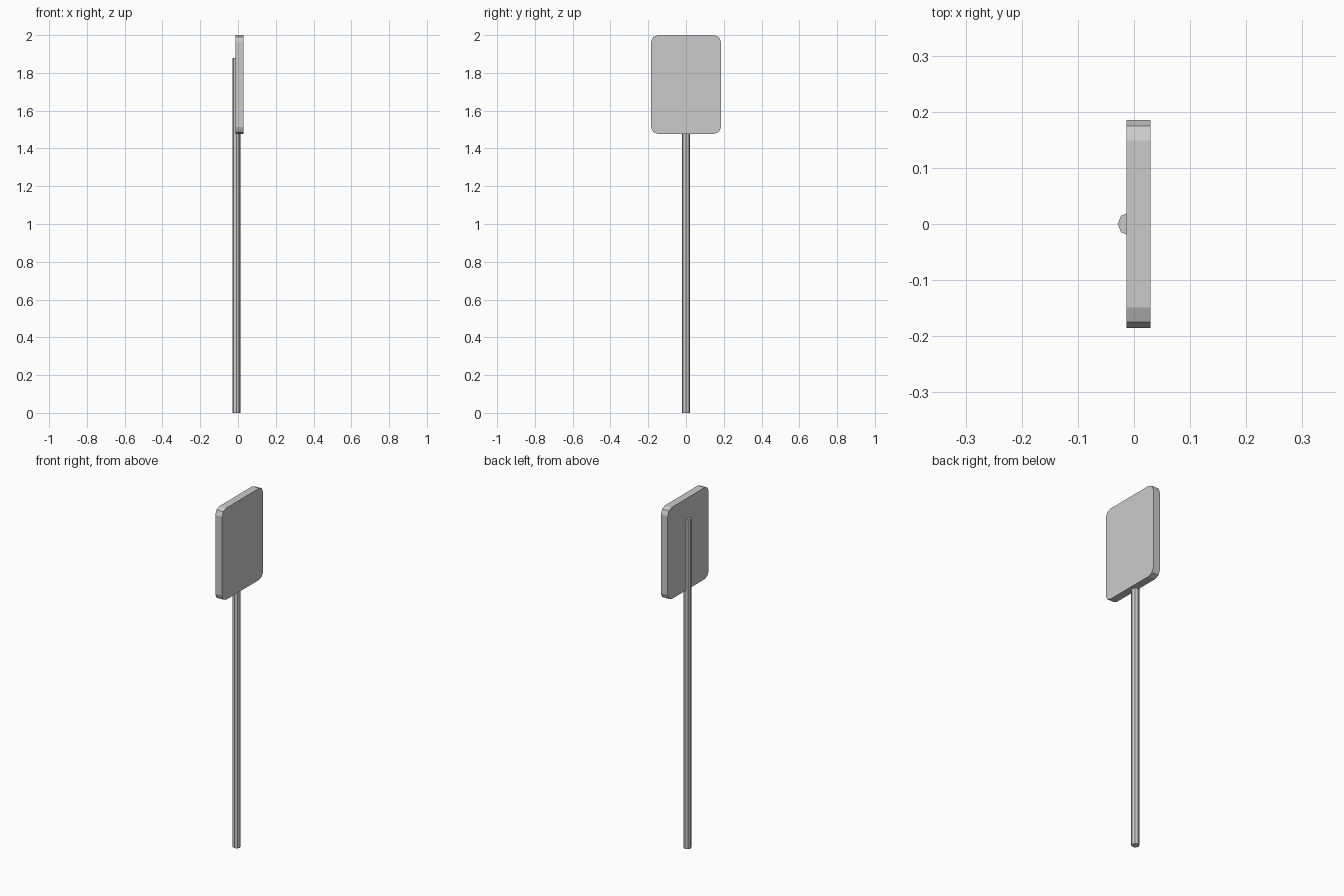
import bpy, bmesh, math

if "Cube" in bpy.data.objects:
    bpy.data.objects.remove(bpy.data.objects["Cube"])


def prism(name, ring, offset):
    """Extrude a closed outline along an offset into a flat-shaded solid."""
    bm = bmesh.new()
    face = bm.faces.new([bm.verts.new(p) for p in ring])
    ext = bmesh.ops.extrude_face_region(bm, geom=[face], use_keep_orig=True)
    verts = [g for g in ext["geom"] if isinstance(g, bmesh.types.BMVert)]
    bmesh.ops.translate(bm, verts=verts, vec=offset)
    bmesh.ops.recalc_face_normals(bm, faces=bm.faces)
    mesh = bpy.data.meshes.new(name)
    bm.to_mesh(mesh)
    bm.free()
    obj = bpy.data.objects.new(name, mesh)
    bpy.context.collection.objects.link(obj)
    return obj


# Sign panel: rounded rectangle with two-segment corners
HALF_W, Z0, Z1, R = 0.185, 1.477, 2.0, 0.036
X_BACK, X_FRONT = -0.0138, 0.0292
cz, hz = (Z0 + Z1) / 2, (Z1 - Z0) / 2
outline = []
for i, (sy, sz) in enumerate([(1, 1), (-1, 1), (-1, -1), (1, -1)]):
    for k in range(3):
        a = math.radians(90 * i + 45 * k)
        outline.append((X_BACK,
                        sy * (HALF_W - R) + R * math.cos(a),
                        cz + sz * (hz - R) + R * math.sin(a)))
prism("sign_panel", outline, (X_FRONT - X_BACK, 0, 0))

# Octagonal post, half sunk into the back of the panel
POST_R, POST_X, POST_TOP = 0.0207, -0.0085, 1.88
octagon = [(POST_X + POST_R * math.cos(k * math.pi / 4),
            POST_R * math.sin(k * math.pi / 4), 0) for k in range(8)]
prism("post", octagon, (0, 0, POST_TOP))
